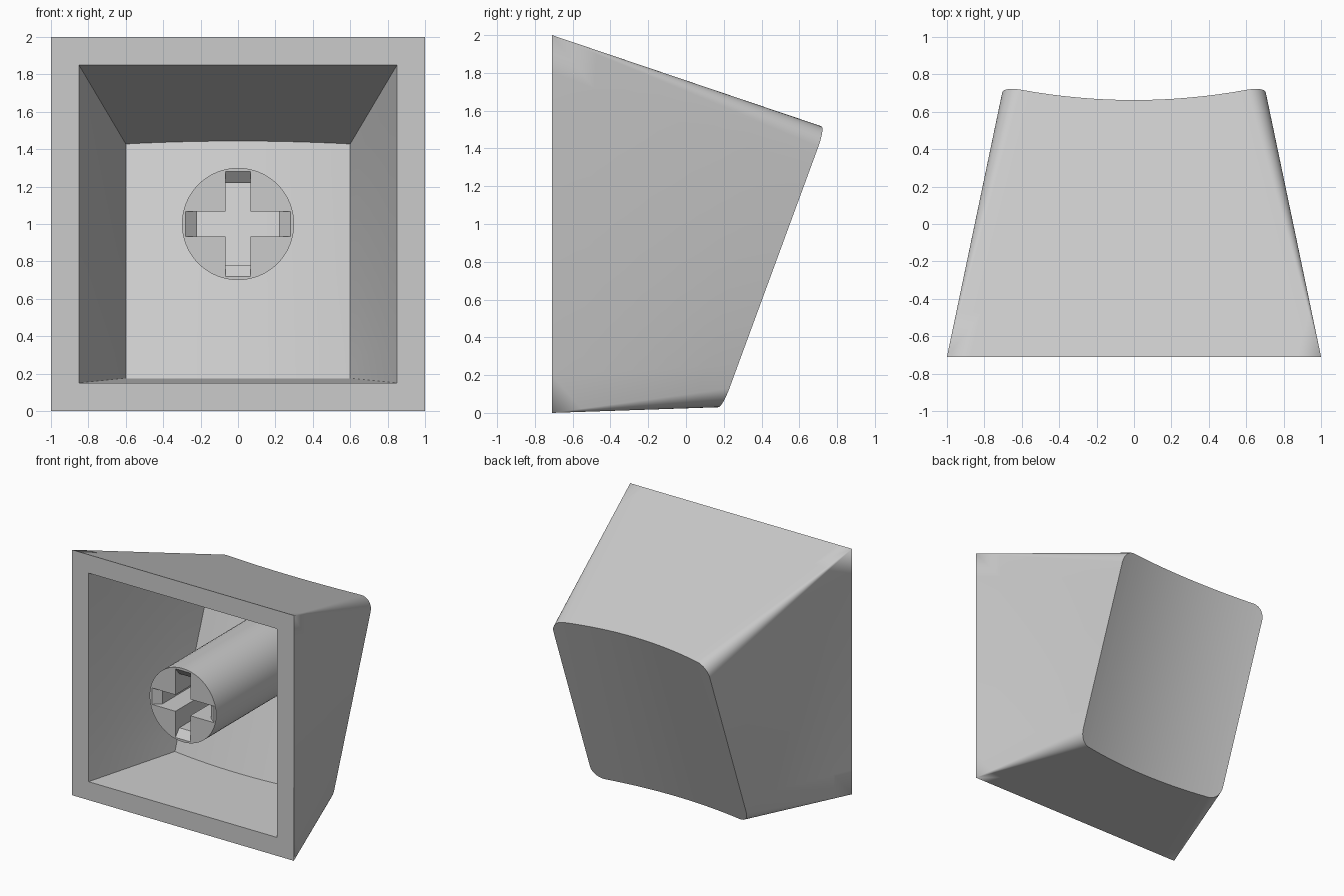
import bpy, bmesh, math
from mathutils import Vector

cube = bpy.data.objects.get("Cube")
if cube:
    bpy.data.objects.remove(cube, do_unlink=True)

FRONT = -0.71      # y of the open rim
LEAN = 0.368       # backward lean of the dished face
SLOPE = 0.345      # fall of the upper wall towards the back
ROWS, STEPS = 10, 8

grey = bpy.data.materials.new("light_grey")
grey.use_nodes = True
grey.diffuse_color = (0.6, 0.6, 0.6, 1)
grey.node_tree.nodes["Principled BSDF"].inputs["Base Color"].default_value = (0.6, 0.6, 0.6, 1)


def make_object(name, bm):
    bmesh.ops.recalc_face_normals(bm, faces=bm.faces)
    mesh = bpy.data.meshes.new(name)
    bm.to_mesh(mesh)
    bm.free()
    mesh.materials.append(grey)
    obj = bpy.data.objects.new(name, mesh)
    bpy.context.collection.objects.link(obj)
    return obj


def smooth(obj):
    bpy.ops.object.select_all(action='DESELECT')
    obj.select_set(True)
    bpy.context.view_layer.objects.active = obj
    bpy.ops.object.shade_smooth_by_angle(angle=math.radians(30))


# Columns across the face: rounded corner, middle span, rounded corner
arc = [math.pi / 2 * k / STEPS for k in range(STEPS + 1)]
columns = [(-1, -a) for a in reversed(arc)]
columns += [(-1 + k / 8, 0) for k in range(1, 16)]
columns += [(1, a) for a in arc]


def loft_skin(bm, rim_half, half, radius, bottom, top, offset, dish):
    """Dished rounded rectangle lofted to a square rim; returns the rim ring."""
    grid, rim = [], {}
    for i, (u, a) in enumerate(columns):
        x = u * (half - radius) + radius * math.sin(a)
        inset = radius * (1 - math.cos(a))
        dip = dish * (1 - (x / half) ** 2)
        col = []
        for j in range(ROWS + 1):
            t = j / ROWS
            z = bottom + inset + t * (top - bottom - 2 * inset)
            y = offset + LEAN * z - dip
            col.append(bm.verts.new((x, y, z + t * SLOPE * dip)))
            rim[i, j] = Vector((u * rim_half, FRONT, 1 + (2 * t - 1) * rim_half))
        grid.append(col)
    n = len(columns) - 1
    for i in range(n):
        for j in range(ROWS):
            bm.faces.new((grid[i][j], grid[i + 1][j], grid[i + 1][j + 1], grid[i][j + 1]))
    # Walls, in rings from the dished face to the rim
    border = [(i, 0) for i in range(n)] + [(n, j) for j in range(ROWS)]
    border += [(i, ROWS) for i in range(n, 0, -1)] + [(0, j) for j in range(ROWS, 0, -1)]
    ring = [grid[i][j] for i, j in border]
    start = [v.co.copy() for v in ring]
    for k in range(1, 7):
        nxt = [bm.verts.new(s.lerp(rim[key], k / 6)) for s, key in zip(start, border)]
        bridge(bm, ring, nxt)
        ring = nxt
    return ring


def bridge(bm, a, b):
    for k in range(len(a)):
        m = (k + 1) % len(a)
        bm.faces.new((a[k], a[m], b[m], b[k]))


# Hollow tapered shell
bm = bmesh.new()
outer = loft_skin(bm, 1.0, 0.705, 0.1, 0.03, 1.51, 0.182, 0.075)
inner = loft_skin(bm, 0.85, 0.6, 0.0, 0.175, 1.428, -0.02, 0.045)
bridge(bm, outer, inner)
bmesh.ops.remove_doubles(bm, verts=bm.verts, dist=1e-5)
smooth(make_object("cap_shell", bm))

# Round stem, its back end leaning into the shell wall
bm = bmesh.new()
ends = []
for back in (False, True):
    loop = []
    for k in range(64):
        ang = math.tau * k / 64
        x, z = 0.3 * math.cos(ang), 0.3 * math.sin(ang)
        loop.append(bm.verts.new((x, 0.34 + LEAN * z if back else FRONT, 1 + z)))
    bm.faces.new(loop)
    ends.append(loop)
bridge(bm, *ends)
stem = make_object("stem", bm)

# Cross socket with chamfered arm ends
half_profile = [(0.292, FRONT - 0.01), (0.22, FRONT + 0.05), (0.22, 0.6)]
profile = half_profile + [(-u, y) for u, y in reversed(half_profile)]
for name, upright in (("socket_across", False), ("socket_upright", True)):
    bm = bmesh.new()
    sides = []
    for w in (-0.067, 0.067):
        loop = [bm.verts.new((w, y, 1 + u) if upright else (u, y, 1 + w)) for u, y in profile]
        bm.faces.new(loop)
        sides.append(loop)
    bridge(bm, *sides)
    cutter = make_object(name, bm)
    cutter.hide_render = True
    mod = stem.modifiers.new(name, 'BOOLEAN')
    mod.operation, mod.solver, mod.object = 'DIFFERENCE', 'EXACT', cutter
    bpy.context.view_layer.objects.active = stem
    bpy.ops.object.modifier_apply(modifier=mod.name)
    bpy.data.objects.remove(cutter, do_unlink=True)
smooth(stem)
